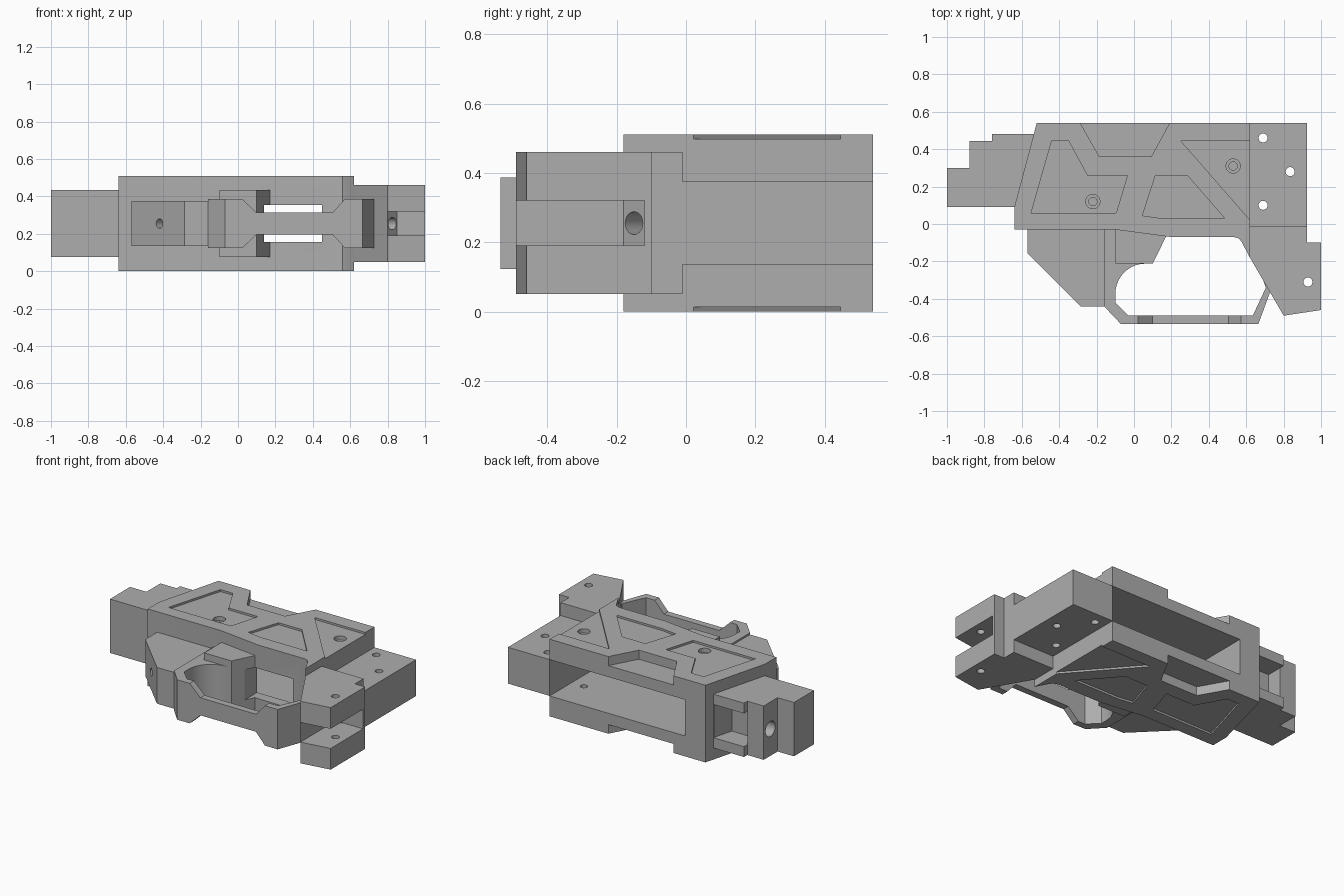
import bpy, bmesh, math
from mathutils import Vector, Matrix

cube = bpy.data.objects.get("Cube")
if cube:
    bpy.data.objects.remove(cube, do_unlink=True)

grey = bpy.data.materials.new("matte grey")
grey.use_nodes = True
COLOR = (0.42, 0.42, 0.42, 1)
grey.diffuse_color = COLOR
grey.node_tree.nodes["Principled BSDF"].inputs["Base Color"].default_value = COLOR

MID = 0.255  # height of the mirror plane


def finish(name, bm):
    bmesh.ops.recalc_face_normals(bm, faces=bm.faces)
    mesh = bpy.data.meshes.new(name)
    bm.to_mesh(mesh)
    bm.free()
    obj = bpy.data.objects.new(name, mesh)
    bpy.context.collection.objects.link(obj)
    mesh.materials.append(grey)
    return obj


def prism(name, pts, lo, hi, axis="z"):
    """Extrude an outline along z, or an x-z outline along y."""
    bm = bmesh.new()
    put = (lambda a, b, h: (a, b, h)) if axis == "z" else (lambda a, b, h: (a, h, b))
    face = bm.faces.new([bm.verts.new(put(a, b, lo)) for a, b in pts])
    ext = bmesh.ops.extrude_face_region(bm, geom=[face])
    move = Vector(put(0, 0, hi - lo))
    bmesh.ops.translate(bm, vec=move, verts=[v for v in ext["geom"] if isinstance(v, bmesh.types.BMVert)])
    return finish(name, bm)


def layer(name, pts, half):
    return prism(name, pts, MID - half, MID + half)


def box(x0, x1, y0, y1, half):
    return layer("cutter", [(x0, y0), (x1, y0), (x1, y1), (x0, y1)], half)


def drill(center, direction, radius, depth):
    bm = bmesh.new()
    turn = Vector(direction).to_track_quat("Z", "Y").to_matrix().to_4x4()
    bmesh.ops.create_cone(bm, cap_ends=True, segments=32, radius1=radius, radius2=radius,
                          depth=depth, matrix=Matrix.Translation(center) @ turn)
    return finish("cutter", bm)


def carve(obj, cutters):
    for c in cutters:
        c.hide_render = True
        mod = obj.modifiers.new("cut", "BOOLEAN")
        mod.operation, mod.object, mod.solver = "DIFFERENCE", c, "EXACT"
    graph = bpy.context.evaluated_depsgraph_get()
    mesh = bpy.data.meshes.new_from_object(obj.evaluated_get(graph))
    obj.modifiers.clear()
    obj.data = mesh
    for c in cutters:
        bpy.data.objects.remove(c, do_unlink=True)


# Main body with its rear pocket and trigger slot
body = layer("main_body", [(-0.52, 0.54), (0.62, 0.54), (0.62, -0.18), (0.575, -0.095),
                           (0.56, -0.077), (0.535, -0.07), (0.2, -0.07), (-0.1, -0.03),
                           (-0.64, -0.03), (-0.64, 0.09)], 0.255)
cuts = [box(-0.37, 0.619, 0.0, 0.6, 0.12), box(0.14, 0.45, -0.3, 0.1, 0.1)]

# Shallow panels and the deeper rear notch, on both broad faces
left_panel = [(-0.44, 0.445), (-0.35, 0.445), (-0.25, 0.26), (-0.035, 0.26), (-0.095, 0.06), (-0.55, 0.06)]
middle_panel = [(0.115, 0.26), (0.285, 0.26), (0.485, 0.03), (0.15, 0.03), (0.045, 0.045)]
corner_panel = [(0.25, 0.445), (0.7, 0.445), (0.7, -0.07)]
notch = [(-0.31, 0.58), (0.212, 0.58), (0.092, 0.36), (-0.185, 0.36)]
for pts, depth in ((left_panel, 0.013), (middle_panel, 0.013), (corner_panel, 0.013), (notch, 0.06)):
    cuts.append(prism("cutter", pts, 0.51 - depth, 0.6))
    cuts.append(prism("cutter", pts, -0.1, depth))

# Counterbored screw holes on the upper side
for x, y in ((-0.22, 0.12), (0.53, 0.31)):
    cuts.append(drill((x, y, 0.51), (0, 0, 1), 0.038, 0.08))
    cuts.append(drill((x, y, 0.3), (0, 0, 1), 0.022, 0.5))
carve(body, cuts)

# Rear mounting block
rear = layer("rear_block", [(0.62, 0.54), (0.925, 0.54), (0.925, -0.05), (0.62, -0.05)], 0.12)
carve(rear, [drill((x, y, MID), (0, 0, 1), 0.024, 1) for x, y in ((0.69, 0.46), (0.835, 0.28), (0.69, 0.1))])

# Forked grip mount
grip = layer("grip_mount", [(0.62, -0.01), (0.925, -0.01), (0.925, -0.1), (1, -0.1),
                            (1, -0.46), (0.8, -0.49), (0.62, -0.18)], 0.205)
carve(grip, [layer("cutter", [(0.8, -0.6), (0.8, -0.18), (0.85, -0.12), (1.1, -0.12), (1.1, -0.6)], 0.065),
             drill((0.93, -0.31, MID), (0, 0, 1), 0.024, 1),
             drill((0.825, -0.15, MID), (0.77, -0.64, 0), 0.033, 0.16)])

# Stepped nose with a side recess and a bore
nose = layer("nose", [(-1, 0.09), (-1, 0.3), (-0.88, 0.3), (-0.88, 0.445), (-0.76, 0.445),
                      (-0.76, 0.48), (-0.5, 0.48), (-0.5, 0.09)], 0.178)
carve(nose, [box(-0.76, -0.54, 0.34, 0.6, 0.11), drill((-0.88, 0.375, MID), (1, 0, 0), 0.05, 0.2)])

# Angled block ahead of the guard
front = layer("front_wedge", [(-0.57, -0.02), (-0.57, -0.155), (-0.285, -0.44), (-0.15, -0.44), (-0.15, -0.02)], 0.12)
carve(front, [drill((-0.42, -0.305, MID), (-1, -1, 0), 0.025, 0.16)])

# Trigger guard with a rounded inner corner and a narrowed bar
arc = [(0.06 - 0.16 * math.cos(math.radians(a)), -0.375 + 0.163 * math.sin(math.radians(a)))
       for a in range(0, 91, 9)]
guard = layer("trigger_guard", [(-0.16, -0.02), (-0.16, -0.44), (-0.07, -0.535), (0.665, -0.535),
                                (0.74, -0.33), (0.69, -0.3), (0.705, -0.34), (0.635, -0.49), (-0.03, -0.49),
                                (-0.1, -0.42)] + arc + [(0.06, -0.02)], 0.132)
waist = []
for s in (1, -1):
    edge = [(0.0, 0.152), (0.1, 0.058), (0.505, 0.058), (0.59, 0.152)]
    waist.append(prism("cutter", [(x, MID + s * h) for x, h in edge], -0.6, -0.45, "y"))
carve(guard, waist)

# Wider block above the rounded corner
well = layer("well_block", [(-0.1, -0.02), (-0.1, -0.211), (0.1, -0.211), (0.175, -0.06), (0.175, -0.02)], 0.178)
carve(well, [box(0.14, 0.45, -0.3, 0.1, 0.1)])

# Crisp edges on flats, smooth walls in the bores
bpy.ops.object.select_all(action="DESELECT")
parts = [body, rear, grip, nose, front, guard, well]
for part in parts:
    part.select_set(True)
bpy.context.view_layer.objects.active = body
bpy.ops.object.shade_smooth_by_angle(angle=math.radians(25))
